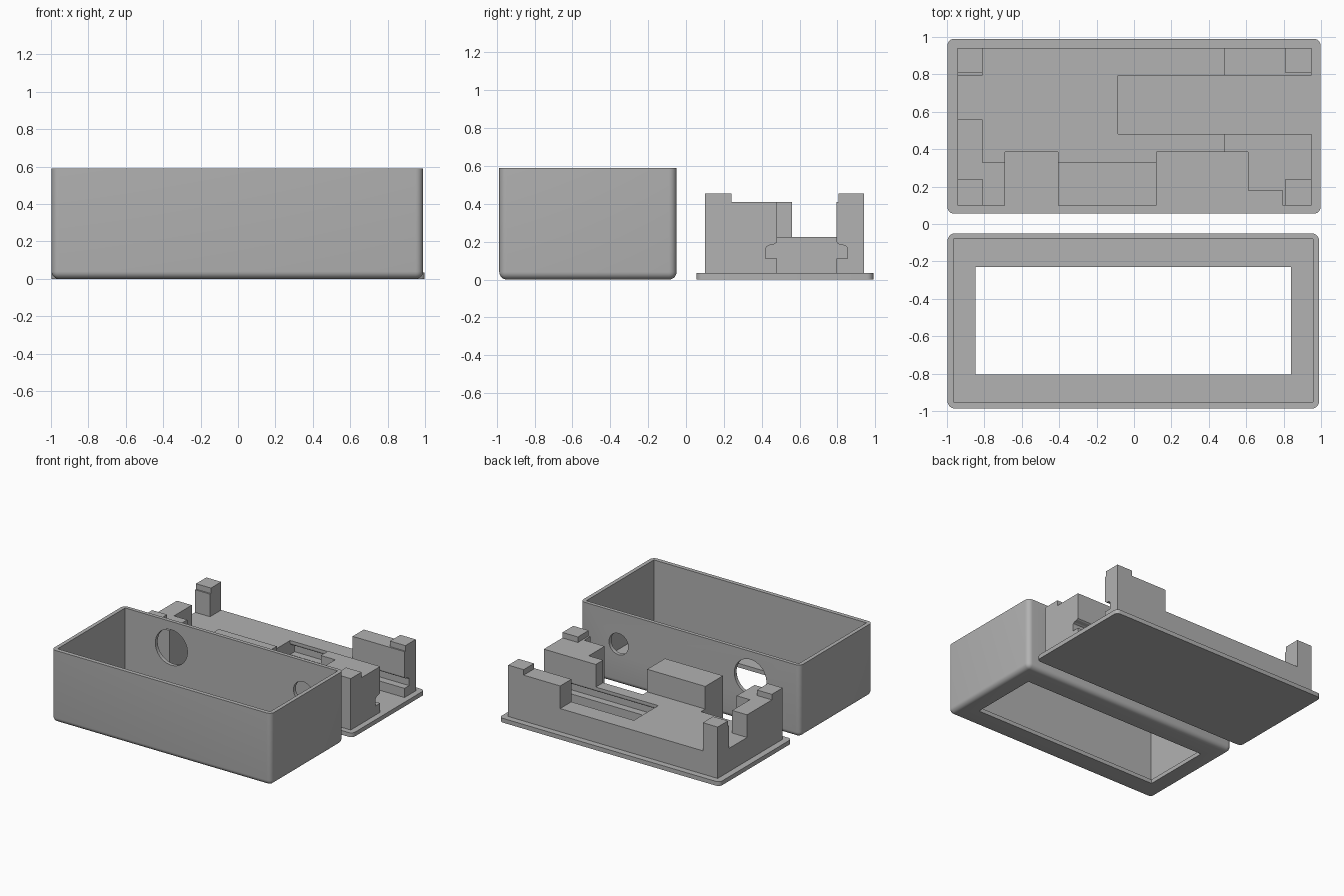
import bpy, bmesh, math
from mathutils import Matrix, Vector

if "Cube" in bpy.data.objects:
    bpy.data.objects.remove(bpy.data.objects["Cube"])

grey = bpy.data.materials.new("plain_grey")
grey.diffuse_color = (0.445, 0.445, 0.445, 1)
grey.use_nodes = True
grey.node_tree.nodes["Principled BSDF"].inputs["Base Color"].default_value = grey.diffuse_color


def finish(name, bm):
    bmesh.ops.recalc_face_normals(bm, faces=bm.faces)
    me = bpy.data.meshes.new(name)
    bm.to_mesh(me)
    bm.free()
    me.materials.append(grey)
    ob = bpy.data.objects.new(name, me)
    bpy.context.collection.objects.link(ob)
    return ob


def prism(name, pts, direction):
    """Extrude a closed 3D polygon along a direction."""
    bm = bmesh.new()
    face = bm.faces.new([bm.verts.new(p) for p in pts])
    ext = bmesh.ops.extrude_face_region(bm, geom=[face])
    verts = [v for v in ext["geom"] if isinstance(v, bmesh.types.BMVert)]
    bmesh.ops.translate(bm, verts=verts, vec=Vector(direction))
    return finish(name, bm)


def plan(name, outline, z0, z1):
    return prism(name, [(x, y, z0) for x, y in outline], (0, 0, z1 - z0))


def block(name, x0, x1, y0, y1, z0, z1, radius=0, round_bottom=False):
    """Box with optional rounded upright edges and rounded bottom edges."""
    ob = plan(name, [(x0, y0), (x1, y0), (x1, y1), (x0, y1)], z0, z1)
    if radius:
        bm = bmesh.new()
        bm.from_mesh(ob.data)
        edges = [e for e in bm.edges
                 if abs(e.verts[0].co.z - e.verts[1].co.z) > 0.01
                 or (round_bottom and max(v.co.z for v in e.verts) < z0 + 0.001)]
        bmesh.ops.bevel(bm, geom=edges, offset=radius, segments=6,
                        profile=0.5, affect="EDGES", clamp_overlap=True)
        bm.to_mesh(ob.data)
        bm.free()
    return ob


def cylinder_y(name, x, y, z, r, depth):
    bm = bmesh.new()
    bmesh.ops.create_cone(bm, cap_ends=True, segments=48, radius1=r, radius2=r, depth=depth)
    bmesh.ops.transform(bm, verts=bm.verts, matrix=Matrix.Translation((x, y, z))
                        @ Matrix.Rotation(math.pi / 2, 4, "X"))
    return finish(name, bm)


def combine(target, tool, operation):
    mod = target.modifiers.new("combine", "BOOLEAN")
    mod.operation, mod.solver, mod.object = operation, "EXACT", tool
    bpy.context.view_layer.update()
    dg = bpy.context.evaluated_depsgraph_get()
    me = bpy.data.meshes.new_from_object(target.evaluated_get(dg))
    target.modifiers.clear()
    target.data = me
    bpy.data.objects.remove(tool)


def smooth(ob):
    bpy.ops.object.select_all(action="DESELECT")
    ob.select_set(True)
    bpy.context.view_layer.objects.active = ob
    bpy.ops.object.shade_smooth_by_angle(angle=math.radians(30))


# Case: rounded open shell with a window in the floor and two round ports
case = block("case", -0.997, 0.99, -0.987, -0.05, 0, 0.59, 0.04, True)
for cutter in (block("cavity", -0.965, 0.958, -0.953, -0.08, 0.033, 0.8),
               block("window", -0.847, 0.84, -0.805, -0.23, -0.1, 0.2),
               cylinder_y("large_port", -0.547, -0.06, 0.378, 0.145, 0.2),
               cylinder_y("small_port", 0.645, -0.06, 0.33, 0.087, 0.2)):
    combine(case, cutter, "DIFFERENCE")
smooth(case)

# Base plate
P, F, H, T = 0.035, 0.225, 0.41, 0.455   # plate, floor, wall and post tops
plate = block("base_plate", -0.997, 0.997, 0.055, 0.99, 0, P, 0.035)
smooth(plate)

# Tray body with connector recesses along the front edge
tray = plan("tray", [
    (-0.945, 0.10), (-0.69, 0.10), (-0.69, 0.385), (-0.405, 0.385),
    (-0.405, 0.10), (0.12, 0.10), (0.12, 0.385), (0.61, 0.385),
    (0.61, 0.18), (0.795, 0.18), (0.795, 0.10), (0.95, 0.10),
    (0.95, 0.94), (-0.945, 0.94)], P, F)

# Raised walls
walls = [
    plan("left_wall", [(-0.945, 0.10), (-0.69, 0.10), (-0.69, 0.33),
                       (-0.81, 0.33), (-0.81, 0.56), (-0.945, 0.56)], 0.1, H),
    plan("right_wall", [(0.795, 0.10), (0.95, 0.10), (0.95, 0.48), (0.48, 0.48),
                        (0.48, 0.385), (0.61, 0.385), (0.61, 0.18), (0.795, 0.18)], 0.1, H),
    block("middle_wall", -0.405, 0.12, 0.10, 0.33, 0.1, H),
    block("back_wall", 0.48, 0.95, 0.795, 0.94, 0.1, H),
    block("back_ledge", -0.945, -0.81, 0.795, 0.94, 0.1, H),
]
# Corner posts
for x0, x1 in ((-0.945, -0.81), (0.81, 0.95)):
    walls.append(block("front_post", x0, x1, 0.10, 0.24, 0.3, T))
    walls.append(block("back_post", x0, x1, 0.807, 0.94, 0.3, T))
for wall in walls:
    combine(tray, wall, "UNION")

# Undercut channel running in from the right end
half = [(0.1575, P), (0.1575, 0.11), (0.217, 0.11), (0.217, 0.162),
        (0.212, 0.173), (0.20, 0.18), (0.17, 0.187), (0.16, 0.194), (0.1575, 0.205), (0.1575, 0.6)]
profile = half + [(-y, z) for y, z in reversed(half)]
channel = prism("channel", [(-0.085, 0.6375 + y, z) for y, z in profile], (1.2, 0, 0))
combine(tray, channel, "DIFFERENCE")
